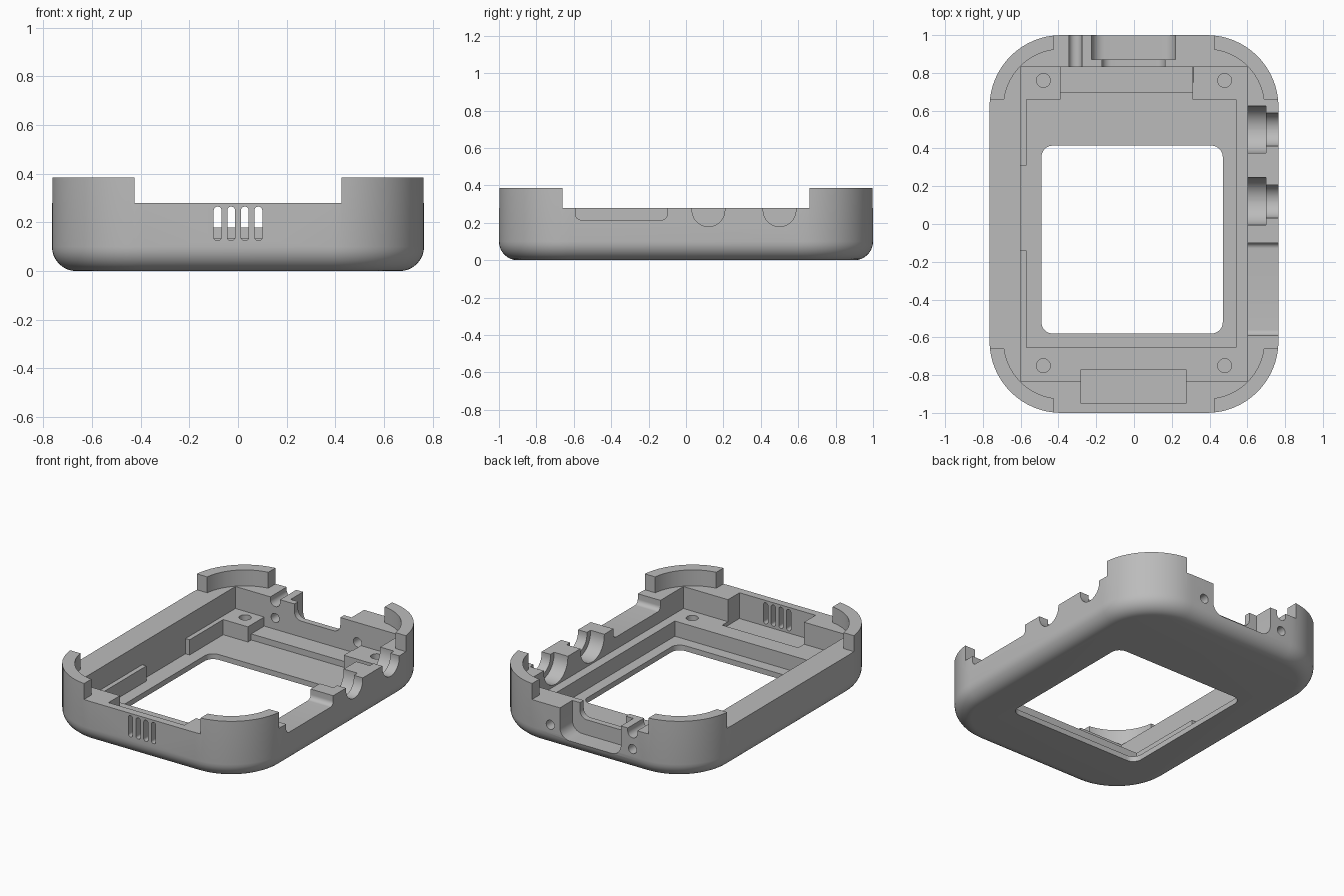
import bpy, bmesh, math

if "Cube" in bpy.data.objects:
    bpy.data.objects.remove(bpy.data.objects["Cube"])

grey = bpy.data.materials.new("plain grey")
grey.diffuse_color = (0.5, 0.5, 0.5, 1)
grey.use_nodes = True
grey.node_tree.nodes["Principled BSDF"].inputs["Base Color"].default_value = grey.diffuse_color


def rounded(u0, u1, v0, v1, r=0.0, n=8):
    """Outline of a rectangle, with round corners when r > 0."""
    if r <= 0:
        return [(u0, v0), (u1, v0), (u1, v1), (u0, v1)]
    pts = []
    corners = [(u1 - r, v1 - r), (u0 + r, v1 - r), (u0 + r, v0 + r), (u1 - r, v0 + r)]
    for k, (cu, cv) in enumerate(corners):
        for i in range(n + 1):
            a = math.pi / 2 * (k + i / n)
            pts.append((cu + r * math.cos(a), cv + r * math.sin(a)))
    return pts


def loft(name, rings):
    """Closed solid through rings that have equal point counts."""
    bm = bmesh.new()
    loops = [[bm.verts.new(p) for p in ring] for ring in rings]
    n = len(loops[0])
    for a, b in zip(loops, loops[1:]):
        for i in range(n):
            j = (i + 1) % n
            bm.faces.new((a[i], a[j], b[j], b[i]))
    bm.faces.new(loops[0])
    bm.faces.new(loops[-1])
    # merge the points where round ends meet without a straight side
    bmesh.ops.remove_doubles(bm, verts=bm.verts, dist=1e-5)
    bmesh.ops.recalc_face_normals(bm, faces=bm.faces)
    me = bpy.data.meshes.new(name)
    bm.to_mesh(me)
    bm.free()
    me.materials.append(grey)
    ob = bpy.data.objects.new(name, me)
    bpy.context.collection.objects.link(ob)
    return ob


# Outer shell block with a rolled bottom edge
F, R = 0.10, 0.38
rings = []
for i in range(9):
    a = math.pi / 2 * i / 8
    d, z = F * (1 - math.sin(a)), F * (1 - math.cos(a))
    rings.append([(x, y, z) for x, y in
                  rounded(-0.765 + d, 0.765 - d, -1 + d, 1 - d, R - d, 16)])
rings.append([(x, y, 0.385) for x, y in rounded(-0.765, 0.765, -1, 1, R, 16)])
body = loft("case_frame", rings)


def cut(axis, lo, hi, outline):
    """Remove a prism running along one axis."""
    place = {"x": lambda u, v, w: (w, u, v),
             "y": lambda u, v, w: (u, w, v),
             "z": lambda u, v, w: (u, v, w)}[axis]
    tool = loft("cutter", [[place(u, v, w) for u, v in outline] for w in (lo, hi)])
    tool.hide_render = True
    mod = body.modifiers.new("cut", "BOOLEAN")
    mod.operation, mod.solver, mod.object = "DIFFERENCE", "EXACT", tool
    bpy.context.view_layer.objects.active = body
    bpy.ops.object.modifier_apply(modifier=mod.name)
    me = tool.data
    bpy.data.objects.remove(tool)
    bpy.data.meshes.remove(me)


TOP, RIM, SHELF, BAR, FLOOR = 0.6, 0.28, 0.135, 0.075, 0.035

# Rim lowered between and inside the four raised corners
cross = [(-0.9, -0.66), (-0.425, -0.66), (-0.425, -1.1), (0.425, -1.1),
         (0.425, -0.66), (0.9, -0.66), (0.9, 0.66), (0.425, 0.66),
         (0.425, 1.1), (-0.425, 1.1), (-0.425, 0.66), (-0.9, 0.66)]
cut("z", RIM, TOP, cross)
cut("z", RIM, TOP, rounded(-0.69, 0.69, -0.925, 0.925, 0.305, 16))

# Cavity, deep well, side gap, rear lowered bar and screen window
cut("z", SHELF, TOP, rounded(-0.6, 0.6, -0.83, 0.83))
cut("z", FLOOR, TOP, rounded(-0.57, 0.54, -0.655, 0.66))
cut("z", FLOOR, TOP, rounded(-0.6, -0.5, -0.14, 0.31))
cut("z", BAR, TOP, rounded(-0.39, 0.31, 0.6, 0.83))
cut("z", FLOOR, TOP, rounded(-0.39, 0.31, 0.6, 0.695))
cut("z", -0.1, TOP, rounded(-0.49, 0.47, -0.58, 0.415, 0.06))

# Screw holes
for x in (-0.48, 0.48):
    for y in (-0.75, 0.76):
        cut("z", 0.06, TOP, rounded(x - 0.037, x + 0.037, y - 0.037, y + 0.037, 0.037, 5))

# Front pocket and vent slots
cut("z", 0.11, TOP, rounded(-0.28, 0.275, -0.95, -0.77))
for x in (-0.084, -0.028, 0.028, 0.084):
    cut("y", -1.1, -0.9, rounded(x - 0.016, x + 0.016, 0.125, 0.265, 0.0155, 5))

# Rear port recess, its inner opening, cable groove and pin holes
cut("y", 0.87, 1.1, rounded(-0.225, 0.22, 0.08, TOP, 0.07))
cut("y", 0.8, 0.9, rounded(-0.17, 0.165, 0.18, TOP, 0.05))
cut("y", 0.8, 1.1, rounded(-0.345, -0.275, 0.225, TOP, 0.0345))
for x in (-0.31, 0.29):
    cut("y", 0.75, 1.1, rounded(x - 0.03, x + 0.03, 0.12, 0.18, 0.03, 5))

# Right wall: stepped button cradles and a long slot
for y in (0.12, 0.50):
    cut("x", 0.55, 0.70, rounded(y - 0.125, y + 0.125, 0.145, TOP, 0.124, 10))
    cut("x", 0.65, 0.9, rounded(y - 0.0875, y + 0.0875, 0.18, TOP, 0.087, 10))
cut("x", 0.55, 0.9, rounded(-0.59, -0.10, 0.215, TOP, 0.03))

bpy.ops.object.select_all(action="DESELECT")
body.select_set(True)
bpy.context.view_layer.objects.active = body
bpy.ops.object.shade_smooth_by_angle(angle=math.radians(30))
